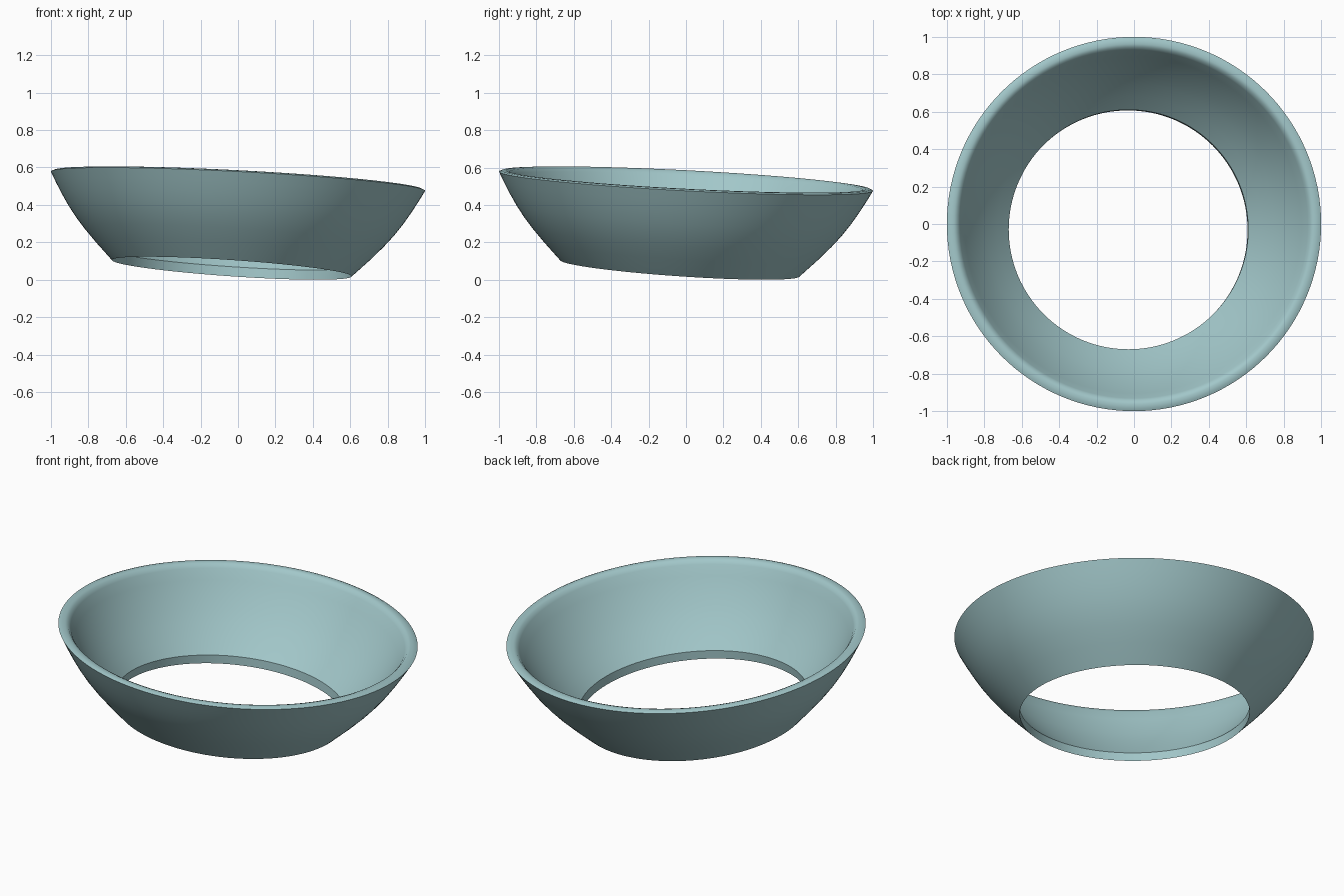
import bpy, bmesh, math

if "Cube" in bpy.data.objects:
    bpy.data.objects.remove(bpy.data.objects["Cube"])

N = 128      # segments round the ring
H = 0.465    # height from lower edge to rim

# closed wall section: (radius, height)
SHARP_LOW = (0.640, 0.0)
profile = [SHARP_LOW, (0.732, 0.092), (0.80, 0.165), (0.85, 0.225), (0.895, 0.287),
           (0.935, 0.35), (0.97, 0.41), (1.0, 0.465),          # outer wall
           (0.985, 0.472), (0.962, 0.474), (0.945, 0.468),      # rim lip
           (0.93, 0.448), (0.90, 0.39), (0.86, 0.325), (0.815, 0.255),
           (0.765, 0.19), (0.705, 0.118), (0.640, 0.050)]       # inner wall

# tilted bowl ring: every circle leans towards +x +y, centre drifts with height
bm = bmesh.new()
rings = []
for r, h in profile:
    t = min(h / H, 1)
    c = -0.033 * (1 - t)
    s = 0.068 + (0.0515 - 0.068) * t
    ring = []
    for i in range(N):
        a = 2 * math.pi * i / N
        x, y = r * math.cos(a), r * math.sin(a)
        ring.append(bm.verts.new((c + x, c + y, 0.0618 + h - s * (x + y))))
    rings.append(ring)
for k in range(len(rings)):
    a, b = rings[k], rings[(k + 1) % len(rings)]
    for i in range(N):
        j = (i + 1) % N
        bm.faces.new((a[i], a[j], b[j], b[i]))
bmesh.ops.recalc_face_normals(bm, faces=bm.faces[:])

mesh = bpy.data.meshes.new("bowl_ring")
bm.to_mesh(mesh)
bm.free()
ring_obj = bpy.data.objects.new("bowl_ring", mesh)
bpy.context.collection.objects.link(ring_obj)

mat = bpy.data.materials.new("pale teal")
mat.diffuse_color = (0.36, 0.57, 0.585, 1)
mat.use_nodes = True
mat.node_tree.nodes["Principled BSDF"].inputs["Base Color"].default_value = mat.diffuse_color
mesh.materials.append(mat)

bpy.context.view_layer.objects.active = ring_obj
ring_obj.select_set(True)
bpy.ops.object.shade_smooth_by_angle(angle=math.radians(40))
